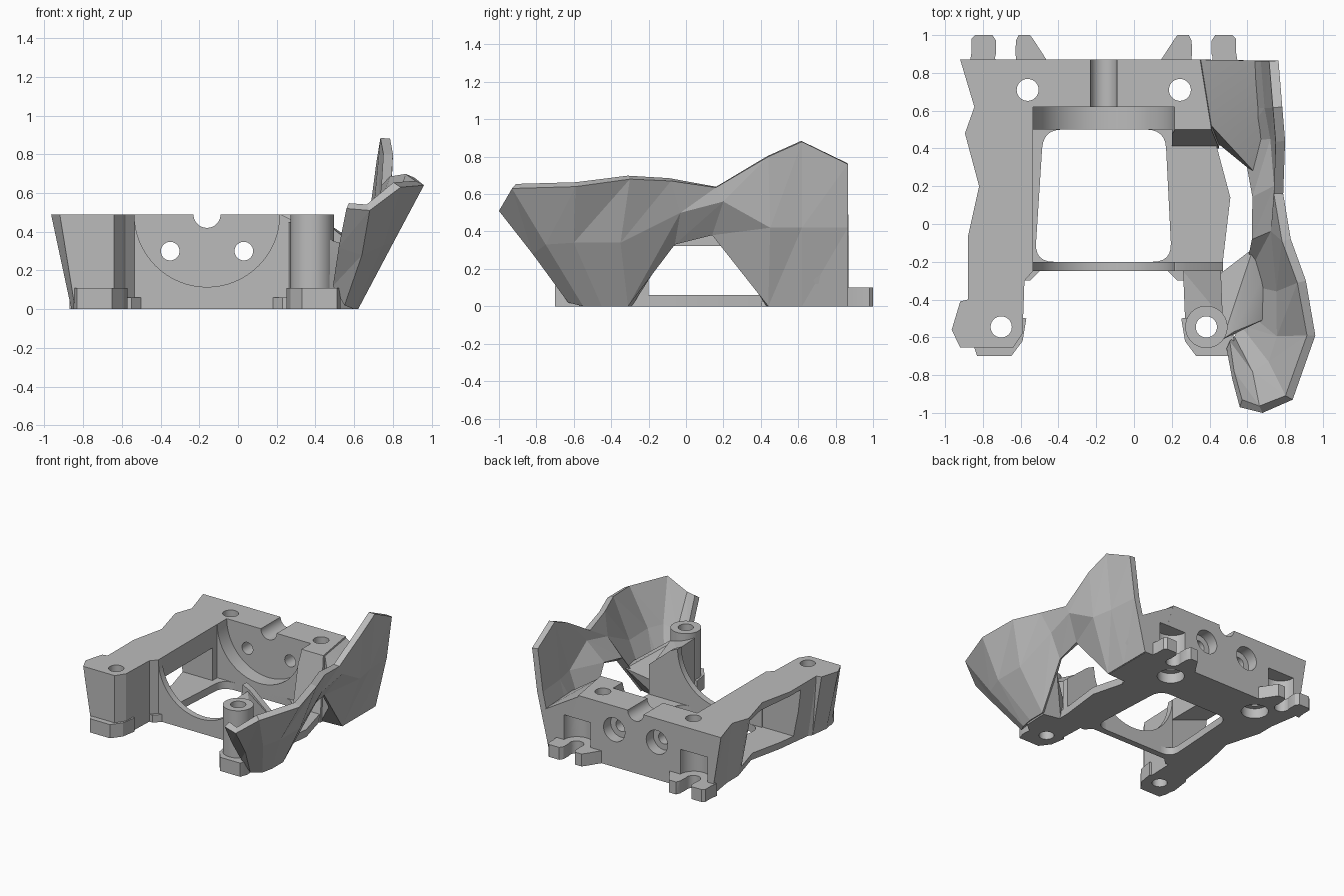
import bpy, bmesh, math
from mathutils import Vector

cube = bpy.data.objects.get("Cube")
if cube:
    bpy.data.objects.remove(cube, do_unlink=True)

grey = bpy.data.materials.new("plain grey")
grey.use_nodes = True
COLOR = (0.5, 0.5, 0.5, 1)
grey.diffuse_color = COLOR
for node in grey.node_tree.nodes:
    if node.type == 'BSDF_PRINCIPLED':
        node.inputs["Base Color"].default_value = COLOR

H = 0.49       # body height
AXIS = -0.16   # mirror line of the cradle
RIM = 0.375    # cradle radius


def finish(name, bm):
    bmesh.ops.recalc_face_normals(bm, faces=bm.faces)
    me = bpy.data.meshes.new(name)
    bm.to_mesh(me)
    bm.free()
    me.materials.append(grey)
    ob = bpy.data.objects.new(name, me)
    bpy.context.scene.collection.objects.link(ob)
    return ob


def prism(name, bottom, z0, z1, top=None):
    bm = bmesh.new()
    lo = [bm.verts.new((x, y, z0)) for x, y in bottom]
    hi = [bm.verts.new((x, y, z1)) for x, y in (top or bottom)]
    bm.faces.new(lo[::-1])
    bm.faces.new(hi)
    n = len(lo)
    for i in range(n):
        j = (i + 1) % n
        bm.faces.new((lo[i], lo[j], hi[j], hi[i]))
    if top:
        bmesh.ops.triangulate(bm, faces=bm.faces)
    return finish(name, bm)


def hull(name, points):
    bm = bmesh.new()
    for p in points:
        bm.verts.new(p)
    bmesh.ops.convex_hull(bm, input=bm.verts)
    junk = [v for v in bm.verts if not v.link_faces]
    bmesh.ops.delete(bm, geom=junk, context='VERTS')
    bmesh.ops.dissolve_limit(bm, angle_limit=0.02, verts=bm.verts, edges=bm.edges)
    return finish(name, bm)


def box(name, x0, x1, y0, y1, z0, z1):
    return prism(name, [(x0, y0), (x1, y0), (x1, y1), (x0, y1)], z0, z1)


def circle(x, y, r, n=40):
    return [(x + r * math.cos(2 * math.pi * i / n),
             y + r * math.sin(2 * math.pi * i / n)) for i in range(n)]


def upright(name, x, y, r, z0, z1):
    return prism(name, circle(x, y, r), z0, z1)


def along_y(name, x, z, r, y0, y1, n=64):
    ring = circle(x, z, r, n)
    return hull(name, [(a, y, b) for y in (y0, y1) for a, b in ring])


def rounded(outline, r, steps=6):
    out = []
    for i, p in enumerate(outline):
        p = Vector(p)
        a = Vector(outline[i - 1]) - p
        b = Vector(outline[(i + 1) % len(outline)]) - p
        a, b = p + a.normalized() * r, p + b.normalized() * r
        for k in range(steps + 1):
            t = k / steps
            out.append(tuple(a * (1 - t) ** 2 + p * 2 * t * (1 - t) + b * t * t))
    return out


def flip(outline):
    return [(2 * AXIS - x, y) for x, y in outline][::-1]


def cut(ob, cutters):
    for c in cutters:
        mod = ob.modifiers.new("cut", 'BOOLEAN')
        mod.operation = 'DIFFERENCE'
        mod.solver = 'EXACT'
        mod.object = c
    dg = bpy.context.evaluated_depsgraph_get()
    me = bpy.data.meshes.new_from_object(ob.evaluated_get(dg))
    ob.modifiers.clear()
    ob.data = me


# Cutters: cradle, screw holes, rear pockets, side window with a sloping roof
cradle = along_y("cut_cradle", AXIS, H, RIM, -0.3, 0.62)
notch = along_y("cut_notch", AXIS, H, 0.07, 0.55, 0.95)
opening = prism("cut_opening", rounded([(-0.525, -0.2), (0.2, -0.2), (0.165, 0.5), (-0.48, 0.5)], 0.1), -0.1, 0.2)
window = hull("cut_window", [(x, y, z) for y in (-0.21, 0.44)
                             for x, z in ((-0.5, 0.06), (-0.5, 0.31), (-0.56, 0.31),
                                          (-0.9, 0.46), (-1.1, 0.46), (-1.1, 0.06))])
rear_bores, rear_pockets, front_bores = [], [], []
for side in (-1, 1):
    x = AXIS + side * 0.403
    rear_bores += [upright("cut_bore", x, 0.71, 0.058, -0.1, 0.6),
                   upright("cut_bore_seat", x, 0.71, 0.1, -0.1, 0.08)]
    front_bores.append(upright("cut_front_bore", AXIS + side * 0.543, -0.545, 0.056, -0.1, 0.6))
    x = AXIS + side * 0.19
    rear_bores += [along_y("cut_cross_bore", x, 0.3, 0.048, 0.5, 0.95),
                   along_y("cut_cross_seat", x, 0.3, 0.095, 0.78, 0.95)]
    x = AXIS + side * 0.52
    rear_pockets += [upright("cut_pocket", x, 0.87, 0.12, 0.1, 0.3),
                     upright("cut_slot", x, 0.88, 0.055, -0.1, 0.2)]
cutters = [cradle, notch, opening, window] + rear_bores + rear_pockets + front_bores

# Side rail with its front post
inner = [(-0.64, -0.655), (-0.59, -0.58), (-0.58, -0.3), (-0.535, -0.25), (-0.535, 0.87)]
rail_top = [(-0.92, 0.87), (-0.845, 0.62), (-0.895, 0.48), (-0.82, 0.2), (-0.88, -0.07),
            (-0.88, -0.40), (-0.92, -0.41), (-0.965, -0.56), (-0.92, -0.655)] + inner
rail_low = [(-0.84, 0.87), (-0.8, 0.62), (-0.8, 0.48), (-0.72, 0.2), (-0.78, -0.07),
            (-0.82, -0.38), (-0.84, -0.41), (-0.86, -0.56), (-0.84, -0.655)] + inner
rail = prism("side_rail", rail_low, 0, H, rail_top)
cut(rail, [window] + rear_bores[:2] + rear_pockets[:2] + front_bores[:1])

# Floor plate
floor = prism("floor_plate", [(-0.6, -0.3), (-0.55, -0.3), (-0.5, -0.25), (0.18, -0.25), (0.23, -0.3),
                              (0.47, -0.3), (0.47, -0.2), (0.51, 0.14), (0.43, 0.44), (0.43, 0.8),
                              (-0.6, 0.8)], 0, 0.06)
cut(floor, [opening] + rear_bores)

# Rear block and its sloping end
block = box("rear_block", -0.535, 0.2, 0.5, 0.87, 0, H)
cut(block, [cradle, notch] + rear_bores)
gusset = hull("rear_gusset", [(0.2, 0.4, 0), (0.45, 0.4, 0), (0.2, 0.5, H), (0.41, 0.5, H),
                              (0.2, 0.87, 0), (0.5, 0.87, 0), (0.2, 0.87, H), (0.35, 0.87, H)])
cut(gusset, [cradle] + rear_bores + rear_pockets)
bridge = hull("rear_bridge", [(0.44, 0.43, 0), (0.61, 0.44, 0), (0.66, 0.25, 0.28), (0.44, 0.46, 0.28),
                              (0.41, 0.52, 0.48), (0.35, 0.87, 0.48), (0.42, 0.87, 0),
                              (0.61, 0.865, 0), (0.68, 0.865, 0.28), (0.7, 0.5, 0.28)])
cut(bridge, rear_bores[4:6] + rear_pockets)

# Front cradle wall
wall = hull("front_wall", [(x, y, z) for y in (-0.25, -0.2)
                           for x, z in ((-0.535, 0), (-0.535, H), (0.22, H), (0.28, 0.46), (0.47, 0.3), (0.47, 0))])
cut(wall, [cradle])

# Round front post, the web behind it and the rib out to the shield
post = upright("front_post", 0.383, -0.545, 0.112, 0, H)
web = hull("post_web", [(0.27, -0.5, 0), (0.27, -0.5, 0.45), (0.26, -0.25, 0), (0.26, -0.25, 0.45),
                        (0.47, -0.5, 0), (0.47, -0.5, 0.4), (0.46, -0.25, 0), (0.46, -0.25, 0.3)])
shield_rib = hull("shield_rib", [(0.46, -0.29, 0), (0.46, -0.26, 0.14), (0.63, -0.13, 0.25), (0.6, -0.32, 0),
                                 (0.46, -0.62, 0), (0.47, -0.61, 0.36), (0.53, -0.57, 0.34),
                                 (0.59, -0.52, 0), (0.7, -0.5, 0.2), (0.7, -0.25, 0.22)])

# Front feet and rear lugs, mirrored about the cradle axis
foot = [(0.25, -0.5), (0.27, -0.62), (0.33, -0.7), (0.51, -0.7), (0.53, -0.64), (0.52, -0.45)]
outer_lug = [(0.41, 0.85), (0.55, 0.85), (0.54, 0.91), (0.54, 0.98), (0.52, 1), (0.43, 1), (0.41, 0.97)]
inner_lug = [(0.13, 0.85), (0.31, 0.85), (0.305, 0.97), (0.29, 1), (0.23, 1), (0.215, 0.98), (0.15, 0.88)]
feet = [prism("left_front_foot", foot, 0, 0.11), prism("right_front_foot", flip(foot), 0, 0.11)]
for part in [post, web, shield_rib] + feet:
    cut(part, front_bores)
for label, lug in (("outer", outer_lug), ("inner", inner_lug)):
    for side, shape in (("left", lug), ("right", flip(lug))):
        cut(prism(f"{side}_{label}_rear_lug", shape, 0, 0.1), rear_pockets)

# Faceted side shield: columns from lower edge to rim, front to back
columns = [
    [(0.49, -0.66, 0.12), (0.52, -0.82, 0.32), (0.56, -0.97, 0.52)],
    [(0.55, -0.63, 0.02), (0.64, -0.82, 0.28), (0.68, -1.0, 0.51)],
    [(0.60, -0.55, 0.0), (0.75, -0.75, 0.33), (0.84, -0.93, 0.63)],
    [(0.62, -0.45, 0.0), (0.80, -0.60, 0.34), (0.96, -0.59, 0.64)],
    [(0.62, -0.31, 0.0), (0.80, -0.35, 0.34), (0.91, -0.30, 0.68)],
    [(0.66, -0.06, 0.33), (0.77, -0.03, 0.50), (0.83, -0.08, 0.67)],
    [(0.67, 0.14, 0.38), (0.79, 0.20, 0.56), (0.79, 0.16, 0.635)],
    [(0.62, 0.44, 0.0), (0.77, 0.45, 0.42), (0.80, 0.44, 0.80)],
    [(0.62, 0.62, 0.0), (0.74, 0.62, 0.42), (0.785, 0.62, 0.88)],
    [(0.62, 0.865, 0.0), (0.72, 0.865, 0.42), (0.765, 0.865, 0.76)],
]
me = bpy.data.meshes.new("side_shield")
rows = 3
tris = []
for i in range(len(columns) - 1):
    for r in range(rows - 1):
        a, b = i * rows + r, (i + 1) * rows + r
        tris += [(a, b, b + 1), (a, b + 1, a + 1)]
me.from_pydata([p for col in columns for p in col], [], tris)
me.materials.append(grey)
shield = bpy.data.objects.new("side_shield", me)
bpy.context.scene.collection.objects.link(shield)
thick = shield.modifiers.new("thickness", 'SOLIDIFY')
thick.thickness = 0.05
thick.offset = -1

# Remove helpers, smooth the round parts
for c in cutters:
    bpy.data.objects.remove(c, do_unlink=True)
for ob in bpy.context.scene.objects:
    if ob.type == 'MESH' and ob != shield:
        bpy.ops.object.select_all(action='DESELECT')
        ob.select_set(True)
        bpy.context.view_layer.objects.active = ob
        bpy.ops.object.shade_smooth_by_angle(angle=math.radians(25))
